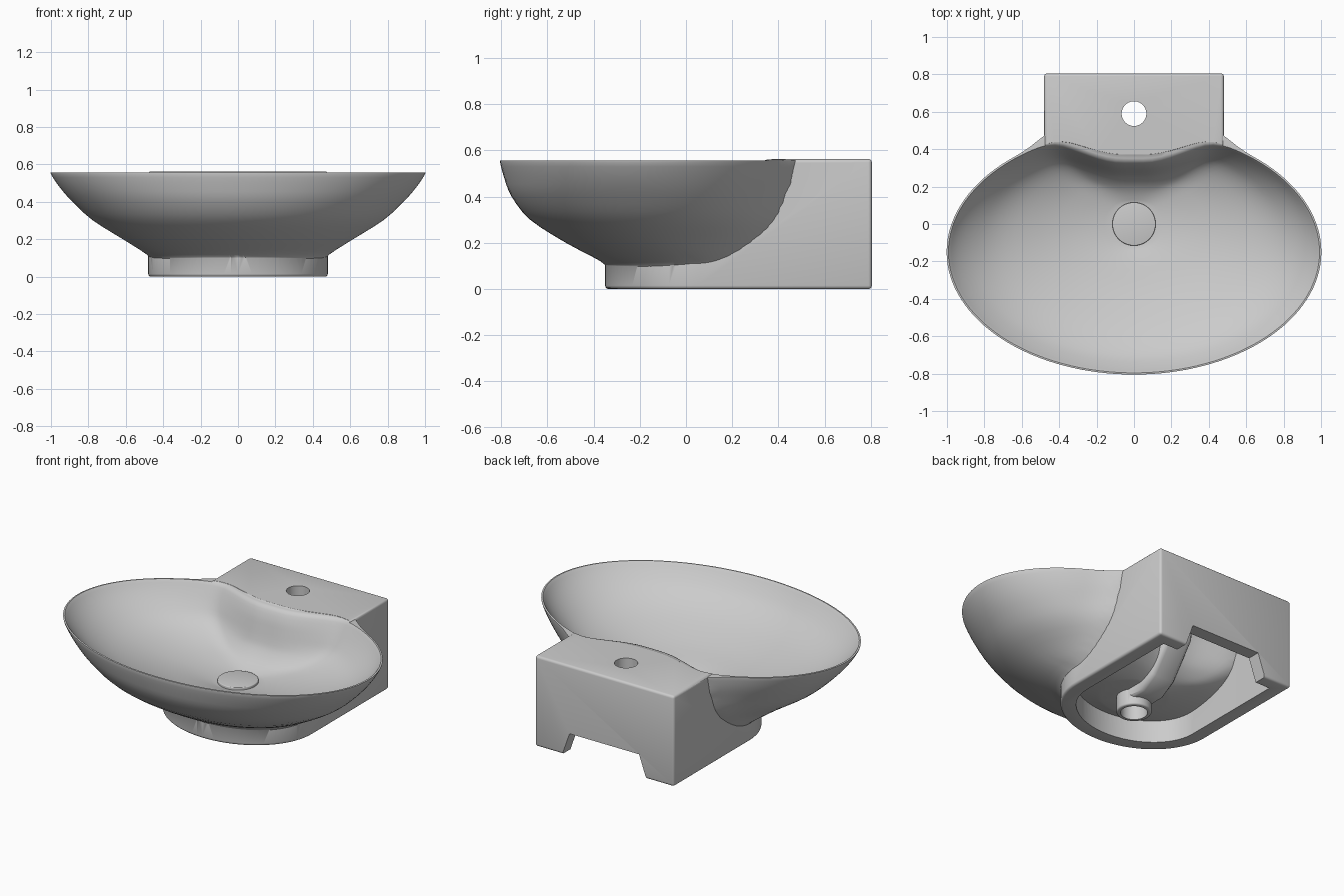
import bpy, bmesh
from math import sin, cos, pi

cube = bpy.data.objects.get("Cube")
if cube:
    bpy.data.objects.remove(cube, do_unlink=True)


def make_material(name, rgb):
    m = bpy.data.materials.new(name)
    m.use_nodes = True
    m.diffuse_color = (*rgb, 1)
    m.node_tree.nodes["Principled BSDF"].inputs["Base Color"].default_value = (*rgb, 1)
    return m


ceramic = make_material("light grey ceramic", (0.6, 0.6, 0.6))
SIDES = 128


def loft(name, rings):
    """Closed solid through a stack of rings with equal point counts."""
    bm = bmesh.new()
    rows = [[bm.verts.new(p) for p in ring] for ring in rings]
    n = len(rows[0])
    for a, b in zip(rows, rows[1:]):
        for i in range(n):
            j = (i + 1) % n
            bm.faces.new((a[i], a[j], b[j], b[i]))
    bm.faces.new(rows[0])
    bm.faces.new(rows[-1])
    bmesh.ops.recalc_face_normals(bm, faces=bm.faces)
    me = bpy.data.meshes.new(name)
    bm.to_mesh(me)
    bm.free()
    me.materials.append(ceramic)
    ob = bpy.data.objects.new(name, me)
    bpy.context.collection.objects.link(ob)
    return ob


def apply(ob, mod):
    bpy.ops.object.select_all(action="DESELECT")
    bpy.context.view_layer.objects.active = ob
    ob.select_set(True)
    bpy.ops.object.modifier_apply(modifier=mod.name)


def combine(ob, other, op):
    mod = ob.modifiers.new("cut", "BOOLEAN")
    mod.operation, mod.object, mod.solver = op, other, "EXACT"
    apply(ob, mod)
    bpy.data.objects.remove(other, do_unlink=True)


def round_edges(ob, width):
    mod = ob.modifiers.new("round", "BEVEL")
    mod.width, mod.segments, mod.limit_method = width, 3, "ANGLE"
    apply(ob, mod)


def refine(rows, steps=3):
    """Smooth a short level table with a Catmull-Rom spline."""
    out = []
    for i in range(len(rows) - 1):
        p = [rows[max(0, min(len(rows) - 1, i + k))] for k in (-1, 0, 1, 2)]
        for s in range(steps):
            t = s / steps
            out.append([b + t / 2 * (c - a + t * (2 * a - 5 * b + 4 * c - d + t * (3 * (b - c) + d - a)))
                        for a, b, c, d in zip(*p)])
    return out + [list(rows[-1])]


def oval(half_width, front, back, centre, z):
    ring = []
    for i in range(SIDES):
        t = 2 * pi * i / SIDES
        reach = back - centre if sin(t) > 0 else centre - front
        ring.append((half_width * cos(t), centre + reach * sin(t), z))
    return ring


def bowl_ring(z, half_width, front, back, centre):
    """Oval that flares where it meets the sides of the pedestal block."""
    ring = []
    for x, y, _ in oval(half_width, front, back, centre, z):
        h = min(max((0.64 - abs(x)) / 0.16, 0), 1) if y > centre else 0
        ring.append((x, y + 0.045 * h * h, z))
    return ring


def basin_ring(z, half_width, front, back, deck, wave, centre, grow=0):
    """Oval whose back is pushed in by the wavy front edge of the tap deck."""
    ring = []
    for x, y, _ in oval(half_width + grow, front - grow, back + grow, centre, z):
        u = min(max((abs(x) - 0.06) / 0.42, 0), 1)
        limit = deck + grow + wave * u * u * (3 - 2 * u)
        h = max(0.04 - abs(y - limit), 0) / 0.04
        ring.append((x, min(y, limit) - h * h * 0.01, z - 1.8 * grow))
    return ring


def cylinder(name, y, r, z0, z1):
    return loft(name, [[(r * cos(2 * pi * i / 48), y + r * sin(2 * pi * i / 48), z)
                        for i in range(48)] for z in (z0, z1)])


def footprint(half_width, front, back, z):
    arc = [(-half_width * cos(pi * i / 40), 0.05 + (front - 0.05) * sin(pi * i / 40), z)
           for i in range(41)]
    return arc + [(half_width, back, z), (-half_width, back, z)]


# Outer bowl: height, half width, front, back, centre
outer_levels = refine([
    (0.557, 0.995, -0.8, 0.51, -0.15),
    (0.548, 1.0, -0.805, 0.512, -0.15),
    (0.48, 0.955, -0.787, 0.505, -0.145),
    (0.40, 0.885, -0.755, 0.485, -0.13),
    (0.30, 0.775, -0.675, 0.465, -0.115),
    (0.20, 0.615, -0.52, 0.42, -0.08),
    (0.12, 0.49, -0.37, 0.37, 0.0),
    (0.085, 0.46, -0.34, 0.34, 0.03)])
basin = loft("basin", [bowl_ring(z, w, f, b, c) for z, w, f, b, c in outer_levels])

# Pedestal block with the tap deck on top
pedestal = loft("pedestal", [footprint(0.48, -0.35, 0.805, z) for z in (0, 0.563)])
round_edges(pedestal, 0.015)
combine(basin, pedestal, "UNION")

# Inner basin: height, half width, front, back, deck edge, deck wave, centre
inner_levels = refine([
    (0.70, 0.999, -0.804, 0.51, 0.40, 0.08, -0.15),
    (0.575, 0.997, -0.802, 0.508, 0.385, 0.08, -0.15),
    (0.555, 0.99, -0.794, 0.50, 0.335, 0.1, -0.15),
    (0.50, 0.94, -0.755, 0.475, 0.305, 0.1, -0.14),
    (0.44, 0.865, -0.70, 0.45, 0.287, 0.09, -0.13),
    (0.38, 0.765, -0.61, 0.42, 0.27, 0.08, -0.11),
    (0.33, 0.64, -0.50, 0.37, 0.25, 0.06, -0.08),
    (0.28, 0.46, -0.35, 0.29, 0.21, 0.04, -0.05),
    (0.245, 0.28, -0.2, 0.19, 0.165, 0.02, -0.02),
    (0.222, 0.12, -0.12, 0.12, 0.13, 0.0, 0.0)])
combine(basin, loft("cavity", [basin_ring(*lv) for lv in inner_levels]), "DIFFERENCE")

# Hollow underside, leaving the basin wall, overflow duct and drain boss
hollow = loft("hollow", [footprint(0.39, -0.26, 0.725, z) for z in (-0.1, 0.47)])
shell = loft("shell", [basin_ring(*lv, grow=0.06) for lv in inner_levels])
duct_side = [(0, 0.06), (0.16, 0.065), (0.26, 0.125), (0.42, 0.33), (0.45, 0.6), (0.2, 0.6), (0, 0.2)]
duct = loft("duct", [[(x, y, z) for y, z in duct_side] for x in (-0.085, 0.085)])
round_edges(duct, 0.03)
boss = cylinder("boss", 0, 0.1, 0.015, 0.18)
round_edges(boss, 0.01)
for part in (shell, duct, boss):
    combine(hollow, part, "DIFFERENCE")
combine(basin, hollow, "DIFFERENCE")

# Tap hole, drain hole and the pipe notch in the back wall
combine(basin, cylinder("tap_hole", 0.59, 0.066, 0.3, 0.7), "DIFFERENCE")
combine(basin, cylinder("drain_hole", 0, 0.076, -0.1, 0.3), "DIFFERENCE")
notch_shape = [(-0.325, -0.1), (0.325, -0.1), (0.24, 0.14), (-0.24, 0.14)]
notch = loft("notch", [[(x, y, z) for x, z in notch_shape] for y in (0.66, 0.9)])
combine(basin, notch, "DIFFERENCE")

# Drain cover
drain_cover = cylinder("drain_cover", 0, 0.116, 0.205, 0.238)
round_edges(drain_cover, 0.005)

for ob in (basin, drain_cover):
    bpy.ops.object.select_all(action="DESELECT")
    bpy.context.view_layer.objects.active = ob
    ob.select_set(True)
    bpy.ops.object.shade_smooth_by_angle(angle=0.7)
